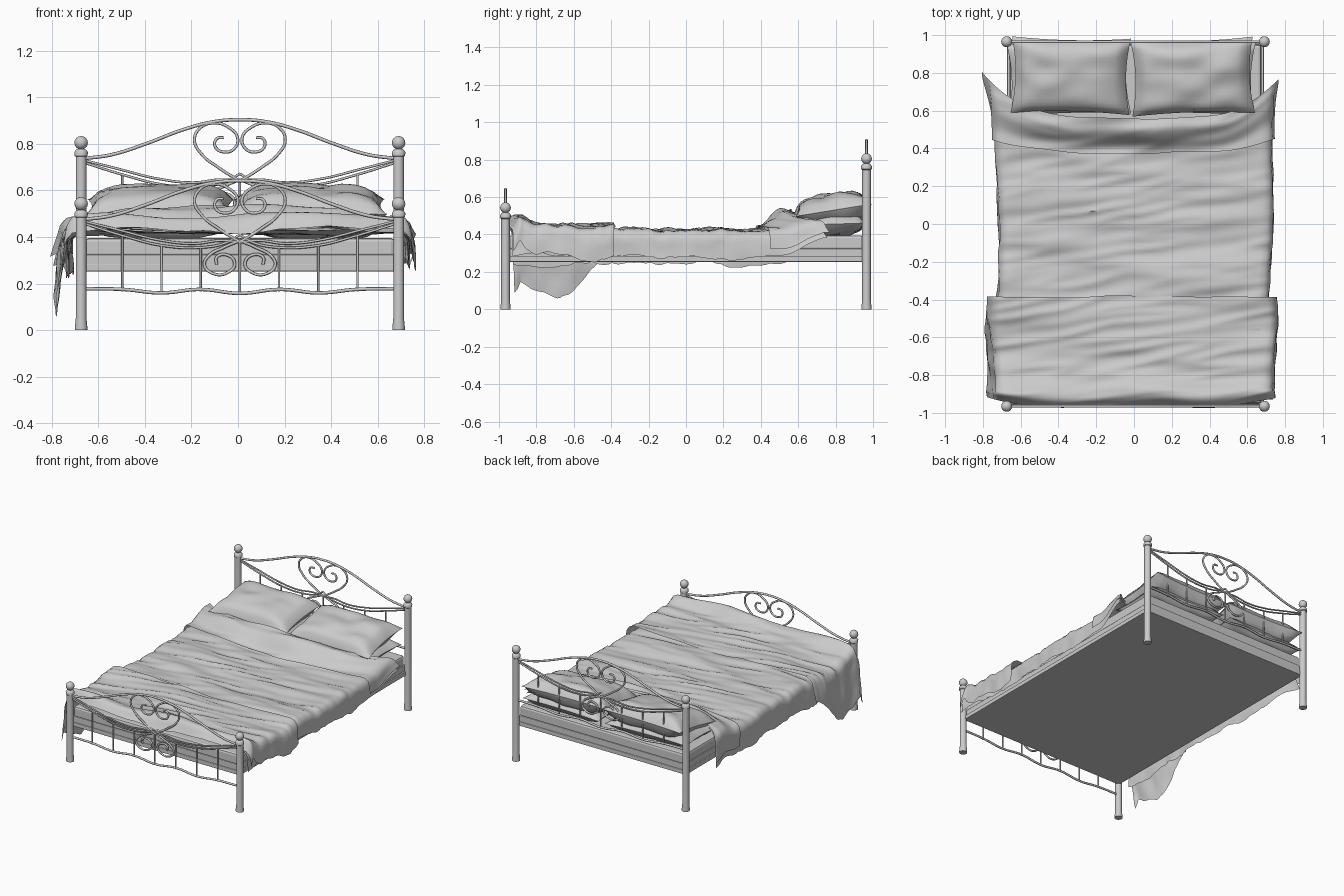
import bpy, bmesh, math
from mathutils import Vector, noise

if "Cube" in bpy.data.objects:
    bpy.data.objects.remove(bpy.data.objects["Cube"])

CX = 0.008          # centre line of the metal frame
PX, PY = 0.682, 0.965   # post positions
RISE = 0.262        # headboard sits this much above the footboard


def mesh_object(name, verts, faces, angle=None):
    me = bpy.data.meshes.new(name)
    me.from_pydata(verts, [], faces)
    me.update()
    ob = bpy.data.objects.new(name, me)
    bpy.context.collection.objects.link(ob)
    if angle:
        bpy.ops.object.select_all(action='DESELECT')
        ob.select_set(True)
        bpy.context.view_layer.objects.active = ob
        bpy.ops.object.shade_smooth_by_angle(angle=math.radians(angle))
    return ob


def lathe(name, profile, loc, n=20):
    verts = [(loc[0] + r * math.cos(2 * math.pi * k / n), loc[1] + r * math.sin(2 * math.pi * k / n), z)
             for r, z in profile for k in range(n)]
    faces = [(i * n + k, i * n + (k + 1) % n, (i + 1) * n + (k + 1) % n, (i + 1) * n + k)
             for i in range(len(profile) - 1) for k in range(n)]
    faces += [tuple(range(n))[::-1], tuple(range((len(profile) - 1) * n, len(profile) * n))]
    return mesh_object(name, verts, faces, 40)


def tube(name, paths, y, dz, radius):
    cu = bpy.data.curves.new(name, 'CURVE')
    cu.dimensions = '3D'
    cu.bevel_depth, cu.bevel_resolution, cu.resolution_u = radius, 2, 8
    cu.use_fill_caps = True
    for path in paths:
        sp = cu.splines.new('BEZIER')
        sp.bezier_points.add(len(path) - 1)
        for bp, (x, z) in zip(sp.bezier_points, path):
            bp.co = (CX + x, y, z + dz)
            bp.handle_left_type = bp.handle_right_type = 'AUTO'
    ob = bpy.data.objects.new(name, cu)
    bpy.context.collection.objects.link(ob)


def both(path):
    return [path, [(-x, z) for x, z in path]]


def box(name, size, loc, bevel):
    bm = bmesh.new()
    bmesh.ops.create_cube(bm, size=1)
    bmesh.ops.scale(bm, vec=size, verts=bm.verts)
    bmesh.ops.translate(bm, vec=loc, verts=bm.verts)
    bmesh.ops.bevel(bm, geom=bm.edges[:], offset=bevel, segments=2, affect='EDGES', profile=0.5)
    me = bpy.data.meshes.new(name)
    bm.to_mesh(me)
    bm.free()
    bpy.context.collection.objects.link(bpy.data.objects.new(name, me))


# Posts with ring and ball finial
def post_profile(top):
    prof = [(0.027, 0), (0.027, 0.012), (0.023, 0.05), (0.023, top), (0.028, top + 0.004),
            (0.029, top + 0.02), (0.022, top + 0.03), (0.014, top + 0.034)]
    for k in range(1, 9):
        a = -math.pi / 2 + math.pi * k / 8.2
        prof.append((0.029 * math.cos(a), top + 0.06 + 0.029 * math.sin(a)))
    return prof


# Scrolled end panels, drawn in footboard heights
top_half = [(-0.67, 0.475), (-0.55, 0.492), (-0.4, 0.54), (-0.25, 0.597), (-0.12, 0.632)]
top_rail = top_half + [(0, 0.642)] + [(-x, z) for x, z in top_half[::-1]]
heart = [(0, 0.378), (-0.09, 0.435), (-0.165, 0.495), (-0.195, 0.555), (-0.17, 0.607), (-0.11, 0.628),
         (-0.05, 0.61), (-0.01, 0.565), (-0.022, 0.52), (-0.065, 0.503), (-0.105, 0.525), (-0.1, 0.56), (-0.07, 0.565)]
scroll = [(0, 0.385), (-0.07, 0.355), (-0.135, 0.318), (-0.152, 0.28), (-0.115, 0.243), (-0.055, 0.246),
          (-0.022, 0.285), (-0.055, 0.323), (-0.1, 0.312), (-0.1, 0.283)]
sag_low = [(-0.67, 0.458), (-0.5, 0.405), (-0.33, 0.363), (-0.17, 0.355), (-0.06, 0.375), (0, 0.41)]
sag_high = [(-0.67, 0.468), (-0.52, 0.43), (-0.35, 0.388), (-0.2, 0.372), (-0.08, 0.385), (0, 0.378)]
low_half = [(-0.67, 0.178), (-0.5, 0.175), (-0.34, 0.16), (-0.17, 0.175)]
low_rail = low_half + [(0, 0.158)] + [(-x, z) for x, z in low_half[::-1]]
bars = sum([both([(-x, zt), (-x, 0.167)]) for x, zt in ((0.505, 0.41), (0.337, 0.37), (0.168, 0.357))], [])
bars.append([(0, 0.385), (0, 0.158)])

for board, y, dz in (("footboard", -PY, 0), ("headboard", PY, RISE)):
    tube(board + "_rails", [top_rail, low_rail], y, dz, 0.0075)
    tube(board + "_scrolls", both(heart) + both(scroll), y, dz, 0.0065)
    tube(board + "_sagging_rails", both(sag_low) + both(sag_high), y, dz, 0.0055)
    tube(board + "_bars", bars, y, dz, 0.005)
    for side, sx in (("left", -1), ("right", 1)):
        lathe(f"{board}_{side}_post", post_profile(0.483 + dz), (CX + sx * PX, y))

# Frame and mattress
box("bed_frame", (1.36, 1.92, 0.03), (CX, 0, 0.268), 0.004)
box("bed_base", (1.34, 1.91, 0.05), (CX, 0, 0.30), 0.005)
box("mattress", (1.33, 1.90, 0.08), (CX, 0, 0.355), 0.015)


def step(a, b, t):
    t = min(1, max(0, (t - a) / (b - a)))
    return t * t * (3 - 2 * t)


def bump(c, w, t):
    return math.exp(-((t - c) / w) ** 2)


def wrinkle(x, y, seed):
    big = noise.noise(Vector((x * 1.6 + seed, y * 7 + x * 1.2, seed)))
    fine = noise.noise(Vector((x * 2.2, y * 15 - x * 2, seed + 4)))
    return 0.024 * big + 0.012 * (0.5 - abs(fine) * 2)


# Draped sheet: flat top, rounded edge and hanging sides
def drape(name, y0, y1, rows, height, width, drop, yshift, flare, seed, cols=56):
    verts, r = [], 0.05
    for i in range(rows + 1):
        yv = y0 + (y1 - y0) * i / rows
        for j in range(cols + 1):
            u = 2 * j / cols - 1
            s = -1 if u < 0 else 1
            w, d = width(yv, s), drop(yv, s)
            d *= 1 + 0.25 * noise.noise(Vector((s * 5, yv * 4, seed)))
            flat, arc = w - r, r * math.pi / 2
            t = abs(u) * (flat + arc + max(d - r, 0.01))
            if t < flat:
                x, fall = t, 0
            elif t < flat + arc:
                a = (t - flat) / r
                x, fall = flat + r * math.sin(a), r * (1 - math.cos(a))
            else:
                h = t - flat - arc
                x, fall = w + flare(yv, s) * h / max(d, 0.05), r + h
                x += 0.014 * noise.noise(Vector((s * 3, yv * 9, h * 8 + seed)))
            x *= s
            y = yv + yshift(x, yv) + 0.012 * noise.noise(Vector((x * 4, yv * 2, seed)))
            verts.append((x, y, height(x, yv) + wrinkle(x, yv, seed) - fall))
    n = cols + 1
    faces = [(i * n + j, i * n + j + 1, (i + 1) * n + j + 1, (i + 1) * n + j)
             for i in range(rows) for j in range(cols)]
    return mesh_object(name, verts, faces, 60)


def cover_height(x, y):
    return 0.425 + 0.085 * step(0.4, 0.54, y) * (1 - 0.5 * step(0.4, 0.75, abs(x)))


def cover_width(y, s):
    return 0.725 + 0.012 * math.sin(y * 5 + s) + 0.02 * step(0.42, 0.57, y)


def cover_drop(y, s):
    d = 0.19 if s < 0 else 0.155
    return d - (0 if s < 0 else 0.06) * step(0.42, 0.57, y)


def head_shift(x, y):
    return step(0.25, 0.57, y) * (0.21 * (abs(x) / 0.77) ** 4 - 0.02)


def head_flare(y, s):
    return 0.05 * step(0.4, 0.57, y)


drape("blanket", -0.93, 0.575, 90, cover_height, cover_width, cover_drop, head_shift, head_flare, 1.7)
drape("blanket_turned_edge", 0.385, 0.58, 14, lambda x, y: cover_height(x, y) + 0.016,
      lambda y, s: cover_width(y, s) + 0.012, lambda y, s: cover_drop(y, s) * 0.85,
      head_shift, head_flare, 1.7)

# Folded part at the foot, longer on the left
drape("foot_throw", -0.972, -0.385, 44,
      lambda x, y: 0.447 + 0.045 * bump(-0.9, 0.06, y) - 0.03 * step(-0.93, -0.975, y),
      lambda y, s: 0.745 + 0.01 * math.sin(y * 9),
      lambda y, s: 0.17 + 0.17 * step(-0.4, -0.7, y) if s < 0 else 0.16 - 0.05 * step(-0.8, -0.95, y),
      lambda x, y: 0.05 * step(-0.85, -0.97, y) * (abs(x) / 0.75) ** 4,
      lambda y, s: 0.045 if s < 0 else 0.015, 6.3)


# Pillows: puffed in the middle, pinched to pointed corners
def pillow(name, loc, sx, sy, thick, tilt, turn, seed, n=18):
    verts, faces, m = [], [], n + 1
    for side in (1, -1):
        for i in range(m):
            for j in range(m):
                u, v = 2 * i / n - 1, 2 * j / n - 1
                x = sx * u * (1 - 0.07 * (1 - v * v))
                y = sy * v * (1 - 0.07 * (1 - u * u))
                puff = (max(0, 1 - u ** 4) * max(0, 1 - v ** 4)) ** 0.55
                z = side * thick * puff * (1 + 0.25 * noise.noise(Vector((u * 2, v * 2, seed))))
                y, z = y * math.cos(tilt) - z * math.sin(tilt), y * math.sin(tilt) + z * math.cos(tilt)
                x, y = x * math.cos(turn) - y * math.sin(turn), x * math.sin(turn) + y * math.cos(turn)
                verts.append((loc[0] + x, loc[1] + y, loc[2] + z))
        o = 0 if side > 0 else m * m
        for i in range(n):
            for j in range(n):
                f = (o + i * m + j, o + (i + 1) * m + j, o + (i + 1) * m + j + 1, o + i * m + j + 1)
                faces.append(f if side > 0 else f[::-1])
    mesh_object(name, verts, faces, 60)


pillow("left_pillow", (-0.335, 0.785, 0.53), 0.315, 0.205, 0.085, 0.16, -0.02, 1)
pillow("right_pillow", (0.31, 0.78, 0.53), 0.325, 0.205, 0.085, 0.16, 0.03, 2)
pillow("left_under_pillow", (-0.345, 0.77, 0.455), 0.325, 0.195, 0.06, 0.03, 0.03, 3)
pillow("right_under_pillow", (0.33, 0.77, 0.455), 0.31, 0.195, 0.06, 0.03, -0.02, 4)
